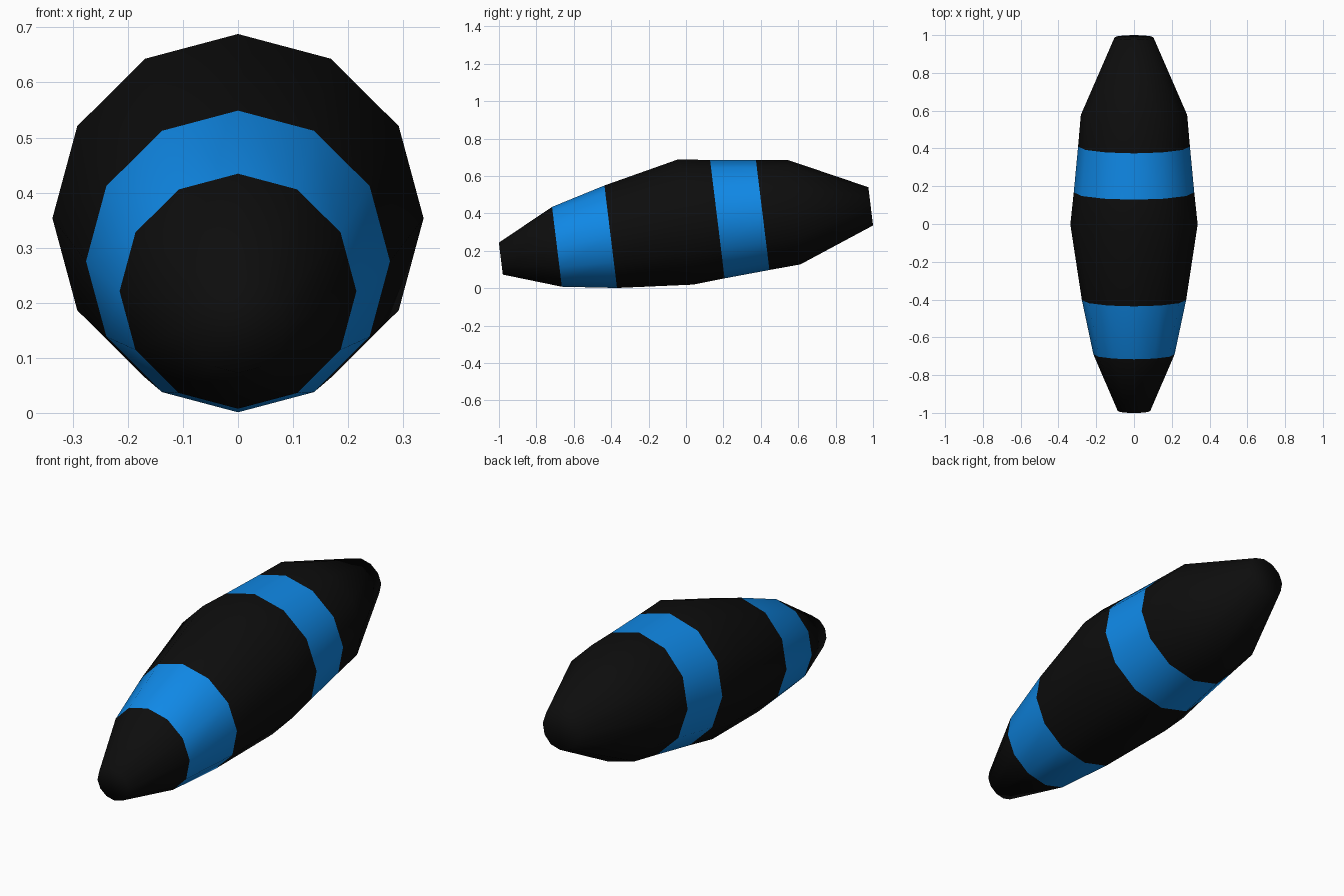
import bpy, bmesh, math

if "Cube" in bpy.data.objects:
    bpy.data.objects.remove(bpy.data.objects["Cube"])

SIDES = 12
TILT = math.radians(7)

# Rings along the body: centre y, centre z, radius
RINGS = [
    (-0.990, 0.158, 0.086),
    (-0.690, 0.221, 0.215),
    (-0.4025, 0.275, 0.276),
    (-0.0025, 0.3535, 0.337),
    (0.1675, 0.369, 0.319),
    (0.410, 0.391, 0.296),
    (0.5775, 0.4065, 0.2815),
    (0.9875, 0.4375, 0.103),
]
BLUE_SEGMENTS = {1, 4}


def material(name, color):
    mat = bpy.data.materials.new(name)
    mat.diffuse_color = color
    mat.use_nodes = True
    mat.node_tree.nodes["Principled BSDF"].inputs["Base Color"].default_value = mat.diffuse_color
    return mat


def ring(bm, y, z, r):
    verts = []
    for i in range(SIDES):
        a = 2 * math.pi * i / SIDES
        up = r * math.sin(a)
        verts.append(bm.verts.new((r * math.cos(a),
                                   y - up * math.sin(TILT),
                                   z + up * math.cos(TILT))))
    return verts


# Tapered float body with two coloured bands
bm = bmesh.new()
loops = [ring(bm, *r) for r in RINGS]
for s, (a, b) in enumerate(zip(loops, loops[1:])):
    for i in range(SIDES):
        j = (i + 1) % SIDES
        face = bm.faces.new((a[i], a[j], b[j], b[i]))
        face.material_index = 1 if s in BLUE_SEGMENTS else 0

# Flat end caps
bm.faces.new(loops[0])
bm.faces.new(loops[-1])
bmesh.ops.recalc_face_normals(bm, faces=bm.faces[:])
for face in bm.faces:
    face.smooth = True

mesh = bpy.data.meshes.new("banded_body")
bm.to_mesh(mesh)
bm.free()
mesh.materials.append(material("black", (0.004, 0.004, 0.004, 1)))
mesh.materials.append(material("blue", (0.005, 0.25, 0.80, 1)))
body = bpy.data.objects.new("banded_body", mesh)
bpy.context.collection.objects.link(body)
